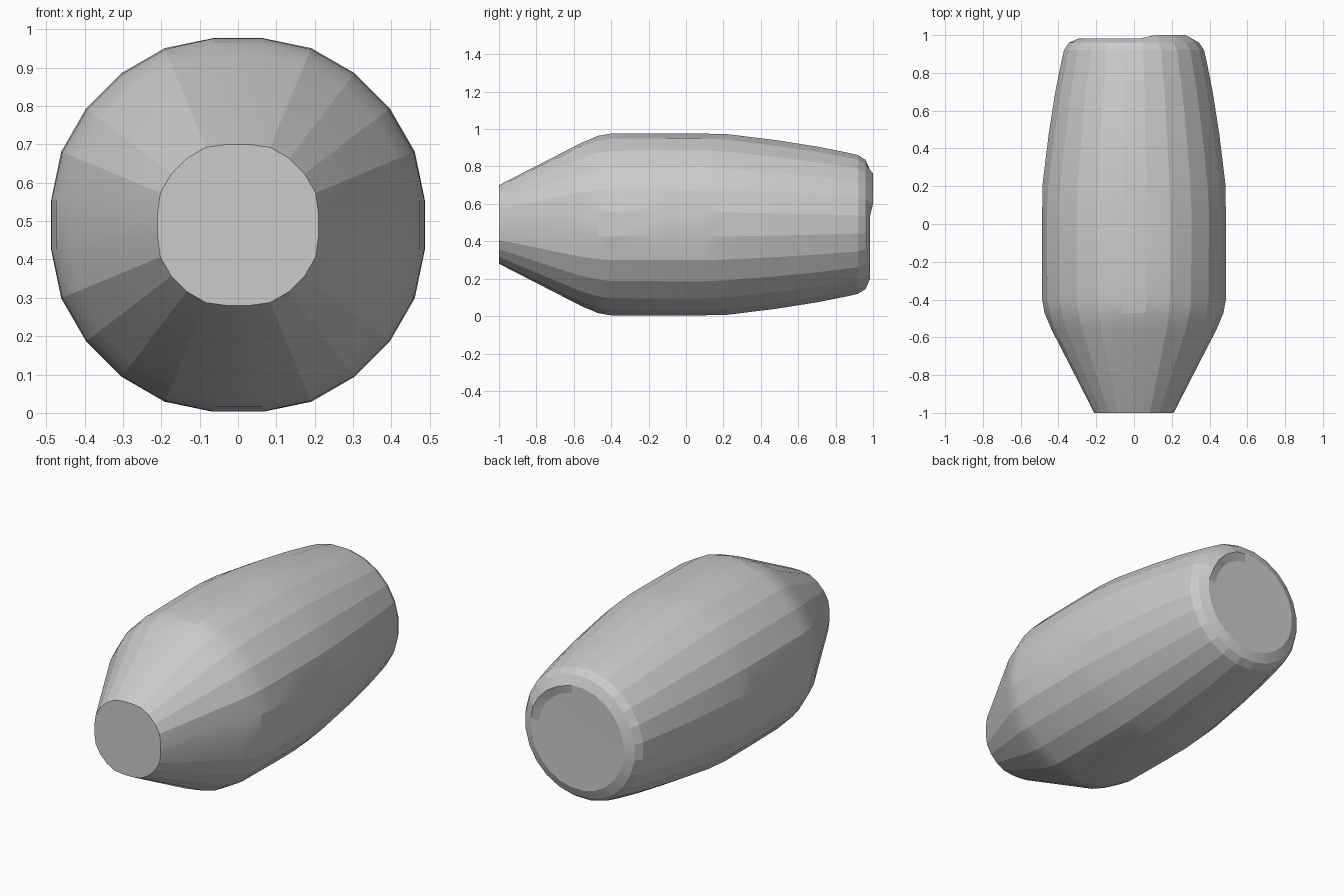
import bpy, bmesh, math

if "Cube" in bpy.data.objects:
    bpy.data.objects.remove(bpy.data.objects["Cube"])

SIDES = 24
CENTRE_Z = 0.49
# (y, radius, flat limit): the limit trims the round section into flat facets
RINGS = [(-1.0, 0.219, 0.21), (-0.56, 0.452, 0.436), (-0.47, 0.484, 0.474),
         (-0.40, 0.496, 0.486), (-0.1, 0.499, 0.487), (0.08, 0.499, 0.486),
         (0.22, 0.490, 0.483), (0.48, 0.455, 0.455), (0.70, 0.420, 0.420),
         (0.86, 0.388, 0.388), (0.92, 0.374, 0.374), (0.96, 0.348, 0.348),
         (0.983, 0.295, 0.295)]


def clamp(v, lim):
    return max(-lim, min(lim, v))


bm = bmesh.new()


def ring(y, r, lim):
    out = []
    for i in range(SIDES):
        a = 2 * math.pi * (i + 0.5) / SIDES
        x, z = clamp(r * math.cos(a), lim), clamp(r * math.sin(a), lim)
        out.append(bm.verts.new((x, y, CENTRE_Z + max(z, -0.49))))
    return out


# tapered barrel body with conical nose and rounded rear shoulder
loops = [ring(*p) for p in RINGS]
for a, b in zip(loops, loops[1:]):
    for i in range(SIDES):
        j = (i + 1) % SIDES
        bm.faces.new((a[i], a[j], b[j], b[i]))
bm.faces.new(loops[0])

# slightly raised rim on the upper right of the rear end
for v in loops[-1]:
    if v.co.x > 0.05 and v.co.z > 0.6:
        v.co.y = 1.0
inner = ring(0.982, 0.25, 0.25)
for i in range(SIDES):
    j = (i + 1) % SIDES
    bm.faces.new((loops[-1][i], loops[-1][j], inner[j], inner[i]))
bm.faces.new(inner)

bmesh.ops.recalc_face_normals(bm, faces=bm.faces)
mesh = bpy.data.meshes.new("tapered_body")
bm.to_mesh(mesh)
bm.free()
body = bpy.data.objects.new("tapered_body", mesh)
bpy.context.collection.objects.link(body)

# soft shading along the barrel, crisp end caps and nose edge
bpy.context.view_layer.objects.active = body
body.select_set(True)
bpy.ops.object.shade_smooth_by_angle(angle=math.radians(12))
